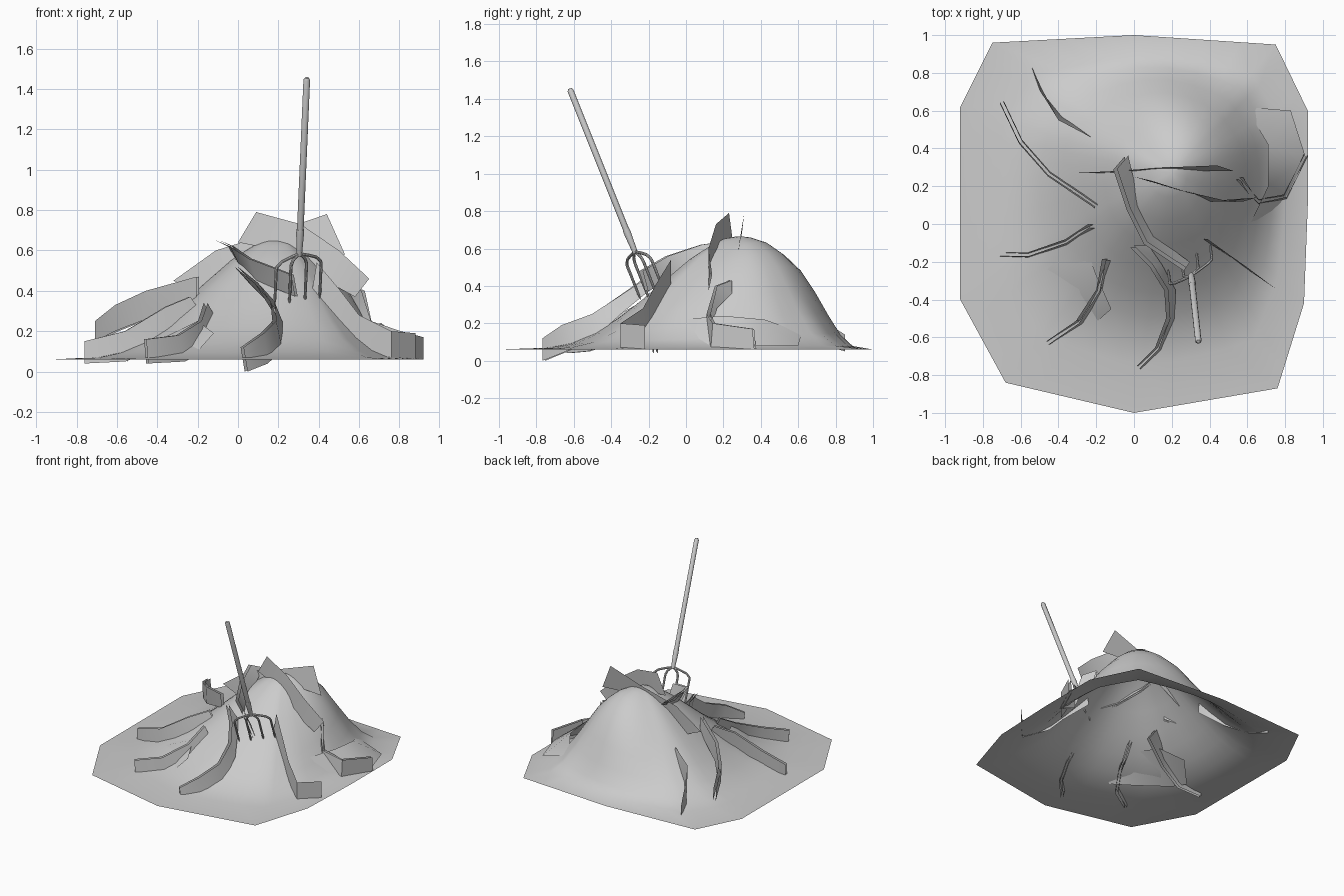
import bpy, bmesh, math
from mathutils import Vector

if "Cube" in bpy.data.objects:
    bpy.data.objects.remove(bpy.data.objects["Cube"])


def finish(name, bm, angle=40):
    me = bpy.data.meshes.new(name)
    bm.to_mesh(me)
    bm.free()
    ob = bpy.data.objects.new(name, me)
    bpy.context.collection.objects.link(ob)
    bpy.ops.object.select_all(action='DESELECT')
    ob.select_set(True)
    bpy.context.view_layer.objects.active = ob
    bpy.ops.object.shade_smooth_by_angle(angle=math.radians(angle))
    return ob


# Hay mound: open skin, steep at the back, gentle at front left
outline = [(0, -1), (.76, -.87), (.9, -.42), (.92, .1), (.92, .6), (.75, .95),
           (0, 1), (-.75, .96), (-.92, .62), (-.92, .1), (-.92, -.4), (-.68, -.84)]
rings = [(.05, .998, .98), (.1, .99, .93), (.2, .95, .79), (.3, .86, .61), (.4, .73, .43),
         (.5, .53, .27), (.6, .32, .14), (.7, .14, .055), (.8, .035, .015), (1, 0, 0)]
centre = Vector((.2, .27))
rim = []
for i, p in enumerate(outline):
    a, b = Vector(p), Vector(outline[(i + 1) % len(outline)])
    rim += [a.lerp(b, k / 4) - centre for k in range(4)]
count = len(rim)
# averaged radii keep the inner rings round
soft = [d.normalized() * sum(rim[(i + k) % count].length for k in range(-5, 6)) / 11
        for i, d in enumerate(rim)]
bm = bmesh.new()
top = bm.verts.new((centre.x, centre.y, .665))
prev = None
for t, steep, gentle in rings:
    row = []
    for d, s in zip(rim, soft):
        xy = centre + t * d.lerp(s, min(1, 1.8 * (1 - t)))
        w = (.5 + .5 * math.cos(math.atan2(d.y, d.x) - math.radians(58))) ** 1.4
        row.append(bm.verts.new((xy.x, xy.y, .06 + .605 * (gentle + (steep - gentle) * w))))
    for i in range(count):
        j = (i + 1) % count
        if prev:
            bm.faces.new((prev[i], row[i], row[j], prev[j]))
        else:
            bm.faces.new((top, row[i], row[j]))
    prev = row
finish("hay_mound", bm, 80)


# Loose hay blades: rows of (x, y, z_low, z_high, lean_x, lean_y), one or two sheets
def blade(name, rows, gap=.02):
    bm = bmesh.new()
    for off in ((-gap / 2, gap / 2) if gap else (0,)):
        pairs = []
        for i, (x, y, lo, hi, lx, ly) in enumerate(rows):
            a, b = rows[max(i - 1, 0)], rows[min(i + 1, len(rows) - 1)]
            n = Vector((b[1] - a[1], a[0] - b[0], 0)).normalized() * off
            pairs.append((bm.verts.new(n + Vector((x, y, lo))),
                          bm.verts.new(n + Vector((x + lx, y + ly, hi)))))
        for (a, b), (c, d) in zip(pairs, pairs[1:]):
            bm.faces.new((a, c, d, b))
    finish(name, bm)


blade("front_blade", [(.04, -.76, 0, .12, -.02, 0), (.14, -.66, .04, .19, -.02, 0),
                      (.21, -.5, .11, .25, -.03, 0), (.21, -.35, .25, .35, -.04, 0),
                      (.14, -.22, .36, .44, -.05, 0), (.07, -.12, .43, .52, -.08, 0)])
blade("centre_blade", [(-.04, .36, .62, .65, -.06, -.07), (.02, .1, .52, .62, -.05, -.02),
                       (.1, -.07, .45, .56, -.04, -.03), (.29, -.21, .37, .48, -.02, -.03)])
blade("right_front_blade", [(.36, -.08, .36, .54, .03, 0), (.52, -.18, .22, .41, -.02, .02),
                            (.6, -.24, .13, .28, 0, .01), (.76, -.35, .06, .2, 0, 0),
                            (.88, -.22, .06, .19, 0, 0)], 0)
blade("right_back_blade", [(.57, .24, .36, .43, -.02, 0), (.62, .16, .28, .4, 0, 0),
                           (.66, .11, .13, .25, 0, .01), (.8, .14, .07, .2, 0, .01),
                           (.91, .37, .06, .17, 0, -.01)])
blade("left_front_blade", [(-.45, -.63, .04, .16, -.01, 0), (-.27, -.52, .05, .18, -.03, 0),
                           (-.17, -.37, .1, .25, -.02, .02), (-.1, -.19, .23, .34, -.06, 0)])
blade("left_blade", [(-.76, -.16, .04, .15, 0, 0), (-.56, -.17, .05, .2, 0, 0.01),
                     (-.36, -.11, .12, .32, 0, .02), (-.15, -.02, .24, .37, -.09, .01)])
blade("left_back_blade", [(-.7, .65, .15, .25, 0, -.01), (-.6, .44, .2, .33, 0, -.01),
                          (-.45, .27, .26, .4, 0, -.01), (-.2, .1, .36, .47, 0, -.01)])
blade("back_blade", [(-.55, .85, .05, .14, 0, 0), (-.5, .71, .09, .22, .01, .01),
                     (-.38, .57, .17, .31, -.02, -.02), (-.22, .46, .27, .38, -.01, 0)], 0)
blade("crest_back_blade", [(-.2, .27, .4, .45, -.12, 0), (-.03, .27, .5, .6, -.08, .01),
                           (.2, .28, .6, .69, -.02, .02), (.53, .28, .58, .78, -.09, .03)], 0)
blade("crest_front_blade", [(0, .25, .64, .79, .09, -.02), (.2, .19, .6, .73, .11, -.03),
                            (.38, .12, .48, .6, .12, 0), (.58, .12, .37, .46, .07, .02)], 0)
blade("right_flat_blade", [(.83, .6, .08, .15, -.24, .02), (.91, .35, .08, .22, -.2, .07),
                           (.8, .13, .07, .24, -.09, .07), (.68, -.01, .1, .22, -.08, -.02)], 0)
blade("left_flat_blade", [(-.6, -.12, .07, .15, .15, .15), (-.55, -.23, .08, .22, .27, .18),
                          (-.35, -.4, .09, .25, .15, .13), (-.2, -.52, .1, .19, .08, .07)], 0)


# Pitchfork
def tube(name, pts, radii, sides=12):
    pts = [Vector(p) for p in pts]
    bm = bmesh.new()
    prev, ref = None, Vector((.9, -.4, .3))
    for i, p in enumerate(pts):
        d = (pts[min(i + 1, len(pts) - 1)] - pts[max(i - 1, 0)]).normalized()
        u = (side - d * side.dot(d)).normalized() if i else d.cross(ref).normalized()
        side = u
        v = d.cross(u)
        row = [bm.verts.new(p + radii[i] * (u * math.cos(a) + v * math.sin(a)))
               for a in (2 * math.pi * k / sides for k in range(sides))]
        if prev:
            for k in range(sides):
                j = (k + 1) % sides
                bm.faces.new((prev[k], prev[j], row[j], row[k]))
        else:
            bm.faces.new(row[::-1])
        prev = row
    bm.faces.new(prev)
    finish(name, bm)


grip, neck = Vector((.341, -.622, 1.455)), Vector((.303, -.27, .575))
axis = (neck - grip).normalized()
across = Vector((.85, .5, .12)).normalized()
tube("fork_handle", [grip, grip + axis * .012, neck - axis * .13], [.010, .017, .017])
tube("fork_ferrule", [neck - axis * .14, neck - axis * .12, neck], [.018, .02, .014])
for name, s, length in (("outer_tine_left", -.13, .25), ("inner_tine_left", -.045, .27),
                        ("inner_tine_right", .045, .27), ("outer_tine_right", .13, .25)):
    path = [neck - axis * .01]
    for a in (25, 50, 75, 90):
        r = math.radians(a)
        path.append(neck + across * s * math.sin(r) + axis * .06 * (1 - math.cos(r)))
    path.append(neck + across * s + axis * length * .85)
    path.append(neck + across * s + axis * length)
    tube(name, path, [.008] * 5 + [.007, .002], 8)
